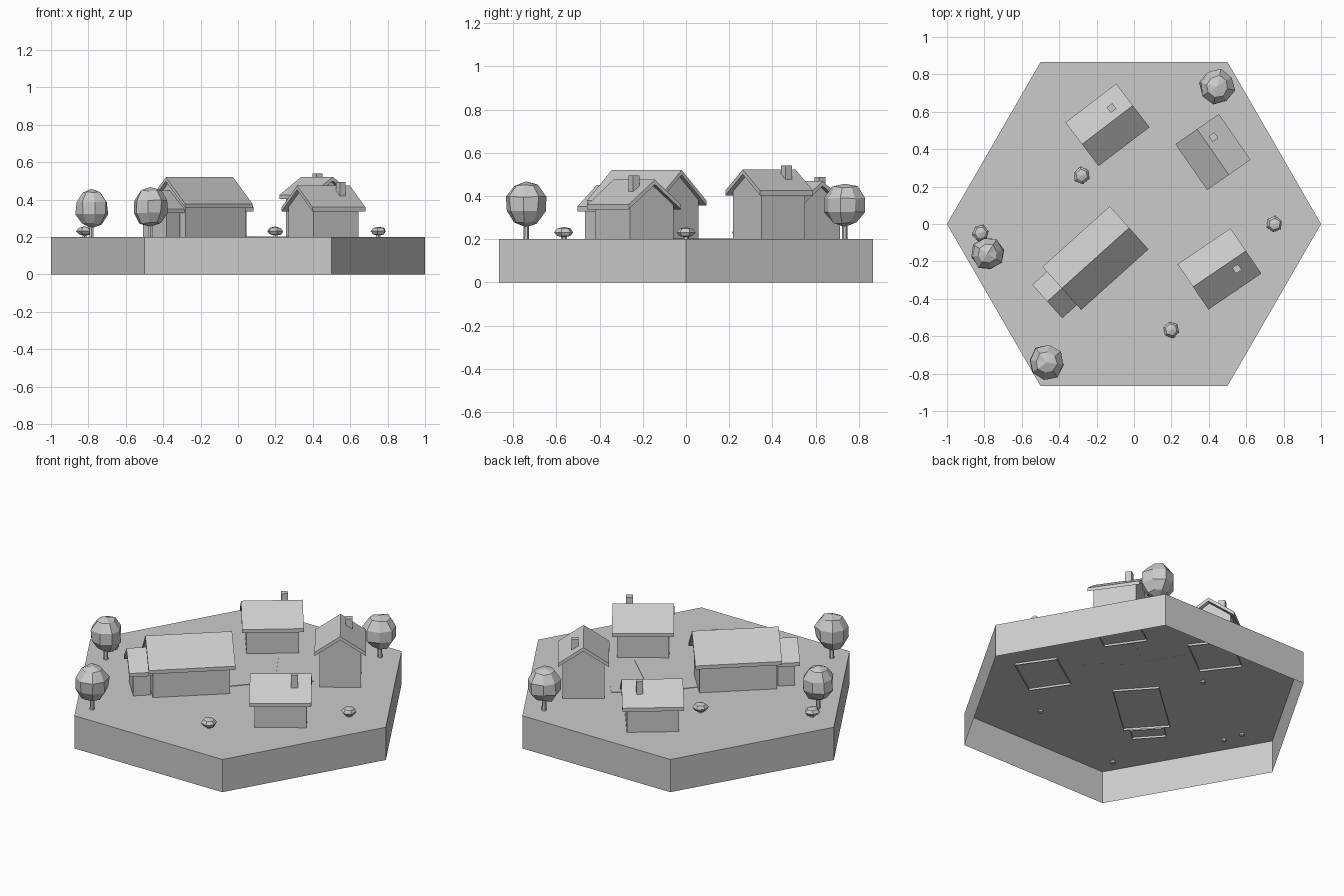
import bpy, bmesh, math, random
from mathutils import Vector

if "Cube" in bpy.data.objects:
    bpy.data.objects.remove(bpy.data.objects["Cube"])

random.seed(4)
GROUND = 0.2
SUNK = 0.187          # walls and stems dip slightly below the ground sheet

grey = bpy.data.materials.new("plain_grey")
grey.diffuse_color = (0.6, 0.6, 0.6, 1)
grey.use_nodes = True
grey.node_tree.nodes["Principled BSDF"].inputs["Base Color"].default_value = grey.diffuse_color


def add(name, bm, loc=(0, 0, 0), angle=0):
    bmesh.ops.recalc_face_normals(bm, faces=bm.faces)
    me = bpy.data.meshes.new(name)
    bm.to_mesh(me)
    bm.free()
    me.materials.append(grey)
    ob = bpy.data.objects.new(name, me)
    ob.location = loc
    ob.rotation_euler.z = math.radians(angle)
    bpy.context.collection.objects.link(ob)
    return ob


def prism(a, b, skip=(), caps=True):
    """Join two matching outlines with sides; skip lists sides left open."""
    bm = bmesh.new()
    va = [bm.verts.new(p) for p in a]
    vb = [bm.verts.new(p) for p in b]
    n = len(a)
    for i in range(n):
        if i not in skip:
            j = (i + 1) % n
            bm.faces.new((va[i], va[j], vb[j], vb[i]))
    if caps:
        bm.faces.new(va)
        bm.faces.new(vb)
    return bm


def along(profile, u0, u1, **kw):
    """Extrude an (across, height) profile along local x."""
    return prism([(u0, v, z) for v, z in profile], [(u1, v, z) for v, z in profile], **kw)


# Hexagonal base, open underneath
corners = [(math.cos(k * math.pi / 3), math.sin(k * math.pi / 3)) for k in range(6)]
base = prism([(x, y, 0) for x, y in corners], [(x, y, GROUND) for x, y in corners], caps=False)
base.verts.ensure_lookup_table()
base.faces.new(base.verts[6:12])
add("hexagon_base", base)


def house(name, loc, angle, u0, u1, width, ridge, eave, chimney=None):
    """Gabled house: walls open at the floor, overhanging roof slab, chimney."""
    h, t, inset = width / 2, 0.022, 0.026
    slope = (ridge - eave) / h
    w = h - inset
    top = ridge - t
    wall_top = top - slope * w
    walls = [(-w, SUNK), (w, SUNK), (w, wall_top), (0, top), (-w, wall_top)]
    add(name + "_walls", along(walls, u0 + inset, u1 - inset, skip=(0,)), (*loc, 0), angle)
    roof = [(-h, eave - t), (0, top), (h, eave - t), (h, eave), (0, ridge), (-h, eave)]
    add(name + "_roof", along(roof, u0, u1), (*loc, 0), angle)
    if chimney:
        x, y, z = chimney
        bm = bmesh.new()
        bmesh.ops.create_cube(bm, size=1)
        bmesh.ops.scale(bm, vec=(0.037, 0.037, 0.1), verts=bm.verts)
        add(name + "_chimney", bm, (x, y, z - 0.05), angle)


house("long_house", (-0.206, -0.182), 42, -0.242, 0.242, 0.31, 0.52, 0.378)
house("annex", (-0.206, -0.182), 42, -0.347, -0.2, 0.24, 0.45, 0.35)
house("back_left_house", (-0.142, 0.53), 37.3, -0.171, 0.171, 0.293, 0.468, 0.36,
      (-0.12, 0.62, 0.488))
house("back_right_house", (0.4225, 0.385), 124.7, -0.149, 0.149, 0.283, 0.522, 0.425,
      (0.425, 0.465, 0.54))
house("front_right_house", (0.457, -0.24), 34.2, -0.171, 0.171, 0.293, 0.475, 0.36,
      (0.55, -0.24, 0.495))


def plant(name, x, y, radius, z0, z1, stem, segs, rings, jitter):
    """Faceted, uneven crown on a short stem."""
    bm = bmesh.new()
    bmesh.ops.create_uvsphere(bm, u_segments=segs, v_segments=rings, radius=1)
    for v in bm.verts:
        v.co *= 1 + random.uniform(-jitter, jitter)
    hh = (z1 - z0) / 2
    bmesh.ops.scale(bm, vec=(radius, radius, hh), verts=bm.verts)
    add(name + "_crown", bm, (x, y, z0 + hh), random.uniform(0, 60))
    bm = bmesh.new()
    depth = z0 + 0.03 - SUNK
    bmesh.ops.create_cone(bm, cap_ends=True, segments=6, radius1=stem, radius2=stem * 0.8,
                          depth=depth)
    add(name + "_stem", bm, (x, y, SUNK + depth / 2))


# Trees near the rim
for i, (x, y, r, z0, z1) in enumerate([(0.445, 0.735, 0.098, 0.255, 0.46),
                                       (-0.468, -0.74, 0.098, 0.255, 0.47),
                                       (-0.783, -0.158, 0.09, 0.25, 0.462)]):
    plant(f"tree_{i + 1}", x, y, r, z0, z1, 0.014, 8, 5, 0.07)

# Low bushes
for i, (x, y) in enumerate([(0.75, 0), (0.2, -0.565), (-0.28, 0.26), (-0.82, -0.047)]):
    plant(f"bush_{i + 1}", x, y, 0.045, 0.207, 0.256, 0.014, 6, 4, 0.06)

# Thin star-shaped path joining the houses
hub = Vector((0.1, 0.14))
ends = [Vector(p) for p in ((0.3, 0.3), (-0.06, 0.4), (-0.05, -0.03), (0.38, -0.12))]
outline = []
for i, e in enumerate(ends):
    d = (e - hub).normalized()
    side = Vector((-d.y, d.x)) * 0.045
    outline += [e - side, e + side]
    nxt = (ends[(i + 1) % 4] - hub).normalized()
    outline.append(hub + (d + nxt).normalized() * 0.07)
add("path", prism([(p.x, p.y, 0.1995) for p in outline], [(p.x, p.y, 0.203) for p in outline]))
